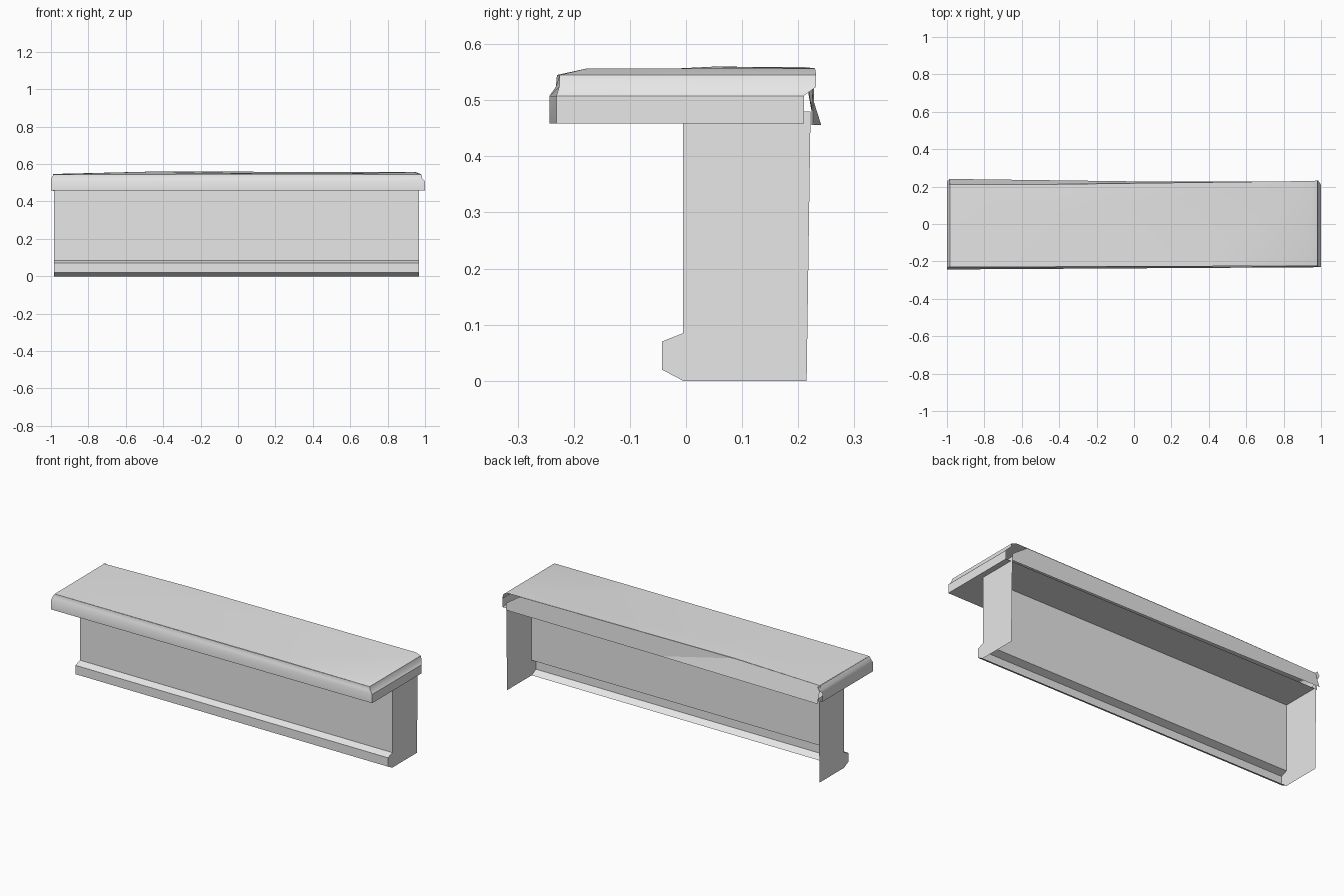
import bpy
import math

if "Cube" in bpy.data.objects:
    bpy.data.objects.remove(bpy.data.objects["Cube"], do_unlink=True)

grey = bpy.data.materials.new("plain_grey")
grey.use_nodes = True
colour = (0.8, 0.8, 0.8, 1)
grey.diffuse_color = colour
grey.node_tree.nodes["Principled BSDF"].inputs["Base Color"].default_value = colour


def make_part(name, verts, faces, smooth=False):
    mesh = bpy.data.meshes.new(name)
    mesh.from_pydata(verts, [], faces)
    mesh.materials.append(grey)
    obj = bpy.data.objects.new(name, mesh)
    bpy.context.scene.collection.objects.link(obj)
    if smooth:
        bpy.ops.object.select_all(action='DESELECT')
        obj.select_set(True)
        bpy.context.view_layer.objects.active = obj
        bpy.ops.object.shade_smooth_by_angle(angle=math.radians(35))
    return obj


# Base: a thin front panel with a bevelled foot rail, open behind and below
LEFT, RIGHT, PANEL_TOP = -0.985, 0.968, 0.46
profile = [(-0.005, PANEL_TOP), (-0.005, 0.085), (-0.043, 0.07),
           (-0.043, 0.02), (-0.005, 0)]
n = len(profile)
verts = [(x, y, z) for x in (LEFT, RIGHT) for y, z in profile]
faces = [(i, i + 1, n + i + 1, n + i) for i in range(n - 1)]
make_part("front_panel", verts, faces)

# End panels follow the same profile
end_outline = profile + [(0.215, 0), (0.222, 0.48), (0.2, 0.48)]
for name, x in (("right_end_panel", LEFT), ("left_end_panel", RIGHT)):
    outline = [(x, y, z) for y, z in end_outline]
    order = list(range(len(outline)))
    make_part(name, outline, [order[::-1] if x < 0 else order])

# Counter top: stacked three-sided rims, open behind, slightly skewed in front
# each level: x min, x max, front y at each end, back y, height
levels = [(-1, 1, -0.243, -0.231, 0.21, 0.459),
          (-1, 1, -0.243, -0.231, 0.21, 0.508),
          (-0.998, 0.985, -0.232, -0.226, 0.232, 0.524),
          (-0.985, 0.98, -0.23, -0.225, 0.232, 0.545)]
verts, faces = [], []
for x0, x1, front0, front1, back, z in levels:
    verts += [(x0, back, z), (x0, front0, z), (x1, front1, z), (x1, back, z)]
for k in range(len(levels) - 1):
    for i in range(3):
        a = 4 * k + i
        faces.append((a, a + 1, a + 5, a + 4))
make_part("counter_rim", verts, faces, smooth=True)

# Underside closes the overhang
make_part("counter_underside", verts[:4], [(0, 3, 2, 1)])

# Top surface: low crown, dropping to the rim at the front and the left end
top = [(-0.985, -0.23, 0.545), (0.35, -0.226, 0.546), (0.98, -0.225, 0.545),
       (0.98, 0.232, 0.545), (0.95, 0.23, 0.557), (-0.45, 0.212, 0.559),
       (-0.985, 0.212, 0.547), (0.94, -0.175, 0.557), (-0.45, 0.05, 0.56)]
make_part("counter_top", top,
          [(0, 1, 8), (1, 2, 7), (2, 3, 4, 7), (1, 7, 4), (1, 4, 8),
           (4, 5, 8), (5, 6, 8), (6, 0, 8)], smooth=True)

# Back flap leans outward below the top edge
flap = [(-0.99, 0.212, 0.547), (-0.45, 0.212, 0.558), (0.88, 0.228, 0.556),
        (0.968, 0.224, 0.495), (0.968, 0.224, 0.456), (0, 0.228, 0.456),
        (-0.99, 0.241, 0.456)]
make_part("back_flap", flap, [(0, 1, 5, 6), (1, 2, 3, 4, 5)])
